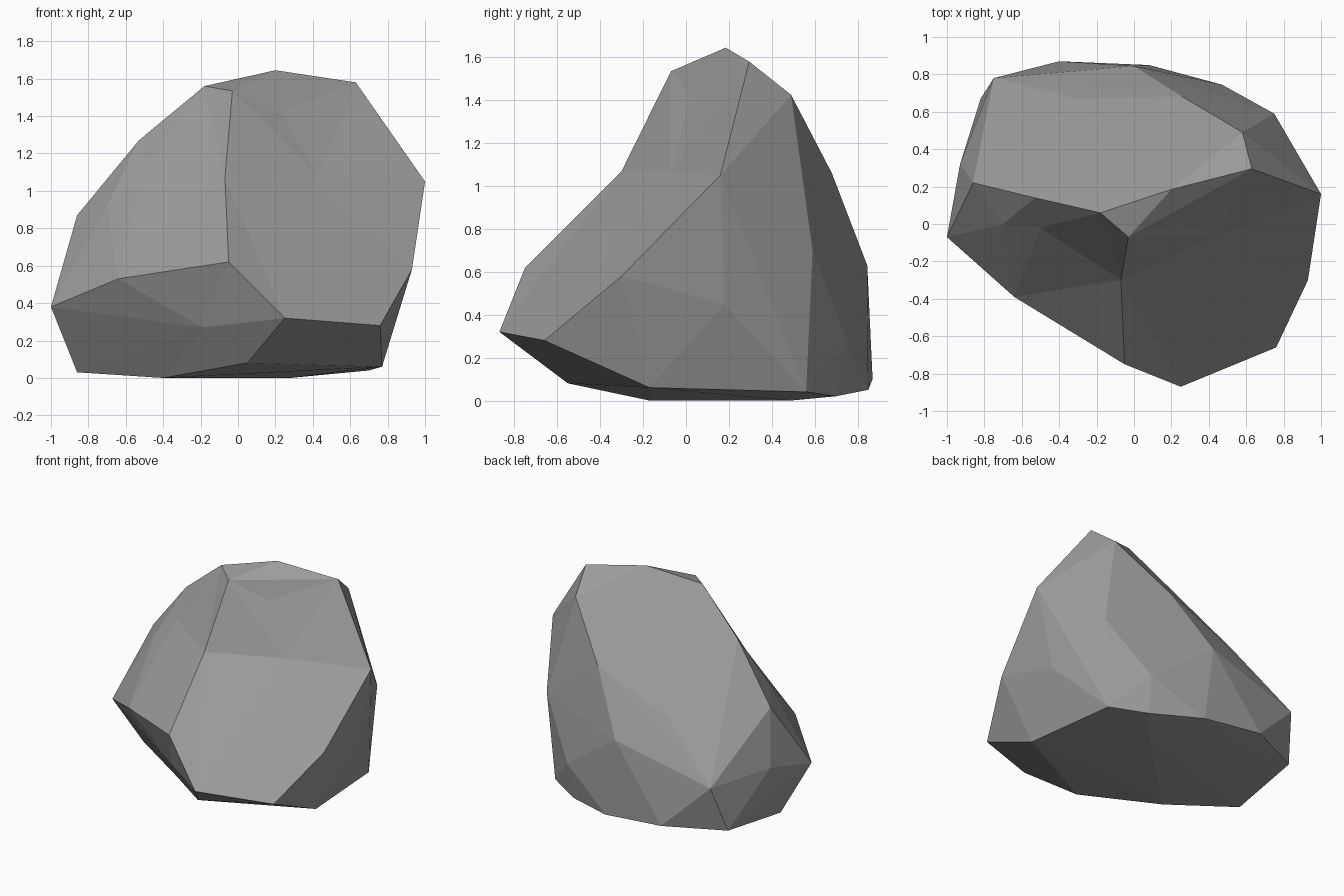
import bpy, bmesh

# Corner points of the boulder, grouped by region
CREST = [(-.18, .06, 1.56), (-.03, -.07, 1.535), (.20, .185, 1.645),
         (.63, .295, 1.58), (.58, .49, 1.425), (-.53, .14, 1.27)]
FRONT = [(.25, -.87, .32), (.76, -.66, .28), (-.05, -.75, .62),
         (-.64, -.39, .53), (.05, -.55, .08)]
SIDES = [(1, .16, 1.05), (.93, -.30, .58), (.88, .18, .45), (.75, .59, .70),
         (-1, -.07, .38), (-.86, .22, .87), (-.93, .32, .47), (-.82, -.10, .66)]
BACK = [(.26, .68, 1.06), (-.32, .67, .82), (0, .845, .63), (-.75, .78, .44),
        (.47, .745, .29), (-.40, .87, .10), (-.82, .67, .10)]
BASE = [(.77, -.17, .06), (.70, .56, .04), (.45, .70, .02), (.08, .85, .05),
        (-.86, .10, .03), (-.40, -.17, 0), (.28, .49, 0)]

# Hollows: (pushed-out point used for the hull, final sunken point)
DENTS = [((-.07, -.50, 1.10), (-.07, -.30, 1.07)),
         ((.43, -.36, 1.09), (.43, -.07, 1.07)),
         ((.25, -.09, 1.42), (.23, .02, 1.42)),
         ((-.50, -.18, 1.12), (-.50, -.02, 1.10)),
         ((-.75, -.06, .93), (-.70, .00, .92)),
         ((-.19, -.61, .27), (-.19, -.52, .27))]

# Boulder: convex hull, then sink the hollows
bm = bmesh.new()
for p in CREST + FRONT + SIDES + BACK + BASE:
    bm.verts.new(p)
sunken = [(bm.verts.new(a), b) for a, b in DENTS]
bmesh.ops.convex_hull(bm, input=bm.verts[:])
for v, target in sunken:
    if v.is_valid and v.link_faces:
        v.co = target
bmesh.ops.delete(bm, geom=[v for v in bm.verts if not v.link_faces], context='VERTS')
bmesh.ops.recalc_face_normals(bm, faces=bm.faces[:])

mesh = bpy.data.meshes.new("boulder")
bm.to_mesh(mesh)
bm.free()

# Dark grey stone
stone = bpy.data.materials.new("dark_stone")
stone.diffuse_color = (.33, .33, .33, 1)
mesh.materials.append(stone)
bpy.context.collection.objects.link(bpy.data.objects.new("boulder", mesh))
